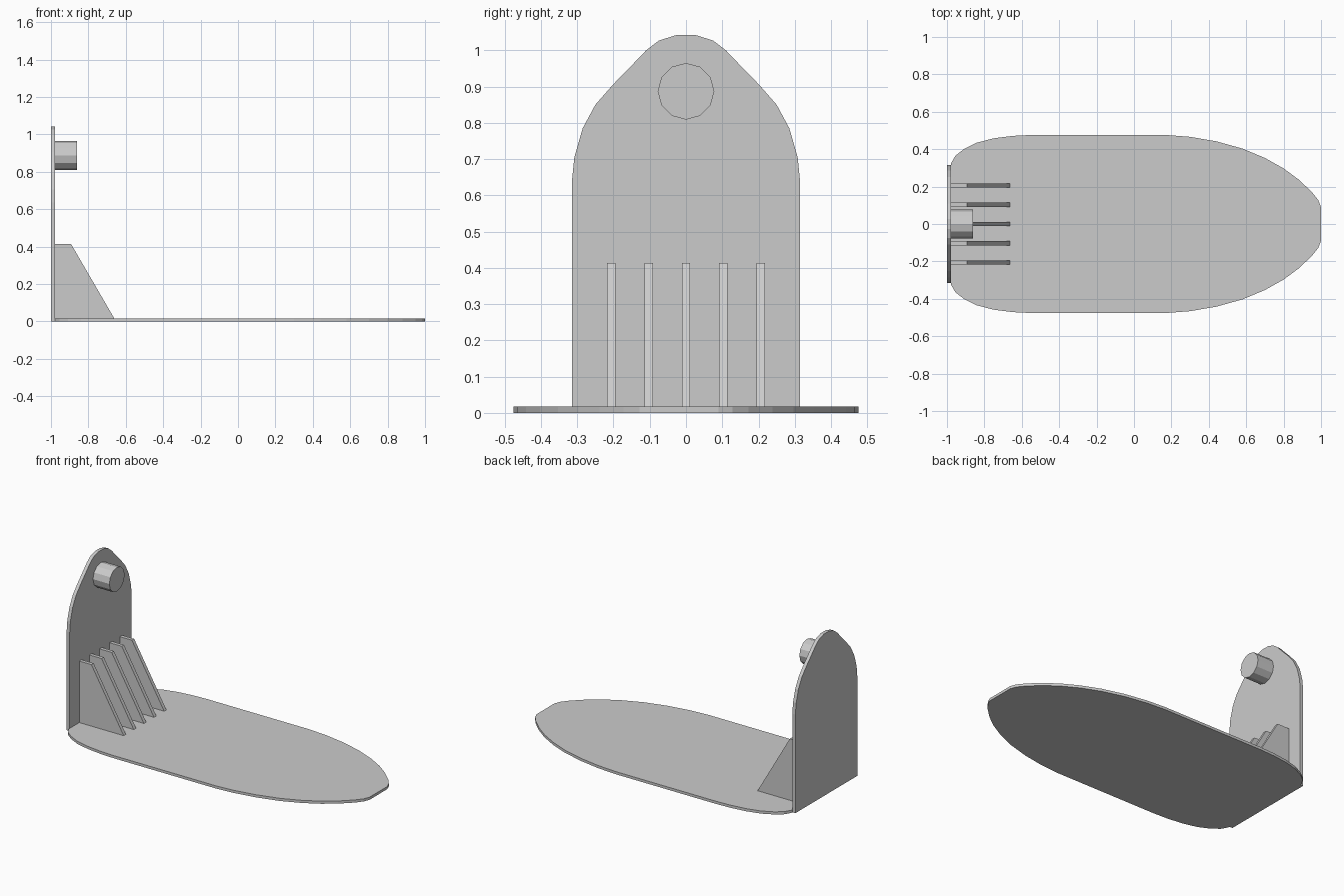
import bpy
import bmesh
from math import pi
from mathutils import Matrix, Vector

cube = bpy.data.objects.get("Cube")
if cube:
    bpy.data.objects.remove(cube, do_unlink=True)

grey = bpy.data.materials.new("light_grey")
grey.use_nodes = True
colour = (0.6, 0.6, 0.6, 1)
grey.diffuse_color = colour
grey.node_tree.nodes["Principled BSDF"].inputs["Base Color"].default_value = colour


def finish(name, bm):
    bmesh.ops.recalc_face_normals(bm, faces=bm.faces)
    mesh = bpy.data.meshes.new(name)
    bm.to_mesh(mesh)
    bm.free()
    mesh.materials.append(grey)
    obj = bpy.data.objects.new(name, mesh)
    bpy.context.collection.objects.link(obj)
    return obj


def slab(name, points, offset):
    """Extrude a closed outline along an offset."""
    bm = bmesh.new()
    face = bm.faces.new([bm.verts.new(p) for p in points])
    new = bmesh.ops.extrude_face_region(bm, geom=[face], use_keep_orig=True)["geom"]
    verts = [g for g in new if isinstance(g, bmesh.types.BMVert)]
    bmesh.ops.translate(bm, verts=verts, vec=Vector(offset))
    return finish(name, bm)


BACK, INNER, FLOOR = -1, -0.978, 0.017

# Base plate: half outline mirrored across y
half = [(INNER, 0.325), (-0.955, 0.365), (-0.91, 0.4), (-0.84, 0.435),
        (-0.75, 0.458), (-0.65, 0.471), (-0.55, 0.476), (0.17, 0.476),
        (0.3, 0.466), (0.44, 0.442), (0.58, 0.403), (0.7, 0.353),
        (0.8, 0.297), (0.88, 0.238), (0.95, 0.172), (0.985, 0.128), (1, 0.09)]
outline = half + [(x, -y) for x, y in reversed(half)]
slab("base_plate", [(x, y, 0) for x, y in outline], (0, 0, FLOOR))

# Upright back plate: half outline mirrored across y
half = [(0.315, 0), (0.315, 0.635), (0.308, 0.705), (0.285, 0.785),
        (0.25, 0.85), (0.2, 0.907), (0.155, 0.953), (0.11, 1.0),
        (0.075, 1.027), (0.027, 1.042)]
outline = half + [(-y, z) for y, z in reversed(half)]
slab("back_plate", [(BACK, y, z) for y, z in outline], (INNER - BACK, 0, 0))

# Five sloped support ribs
thick = 0.023
profile = [(INNER, FLOOR), (-0.662, FLOOR), (-0.892, 0.413), (INNER, 0.413)]
for i in range(5):
    y = (i - 2) * 0.103 - thick / 2
    slab(f"support_rib_{i + 1}", [(x, y, z) for x, z in profile], (0, thick, 0))

# Round peg near the top of the back plate
length = 0.116
bm = bmesh.new()
bmesh.ops.create_cone(bm, cap_ends=True, segments=12, radius1=0.078, radius2=0.078,
                      depth=length, matrix=Matrix.Rotation(pi / 2, 4, "Y"))
peg = finish("round_peg", bm)
peg.location = (INNER + length / 2, 0, 0.887)
